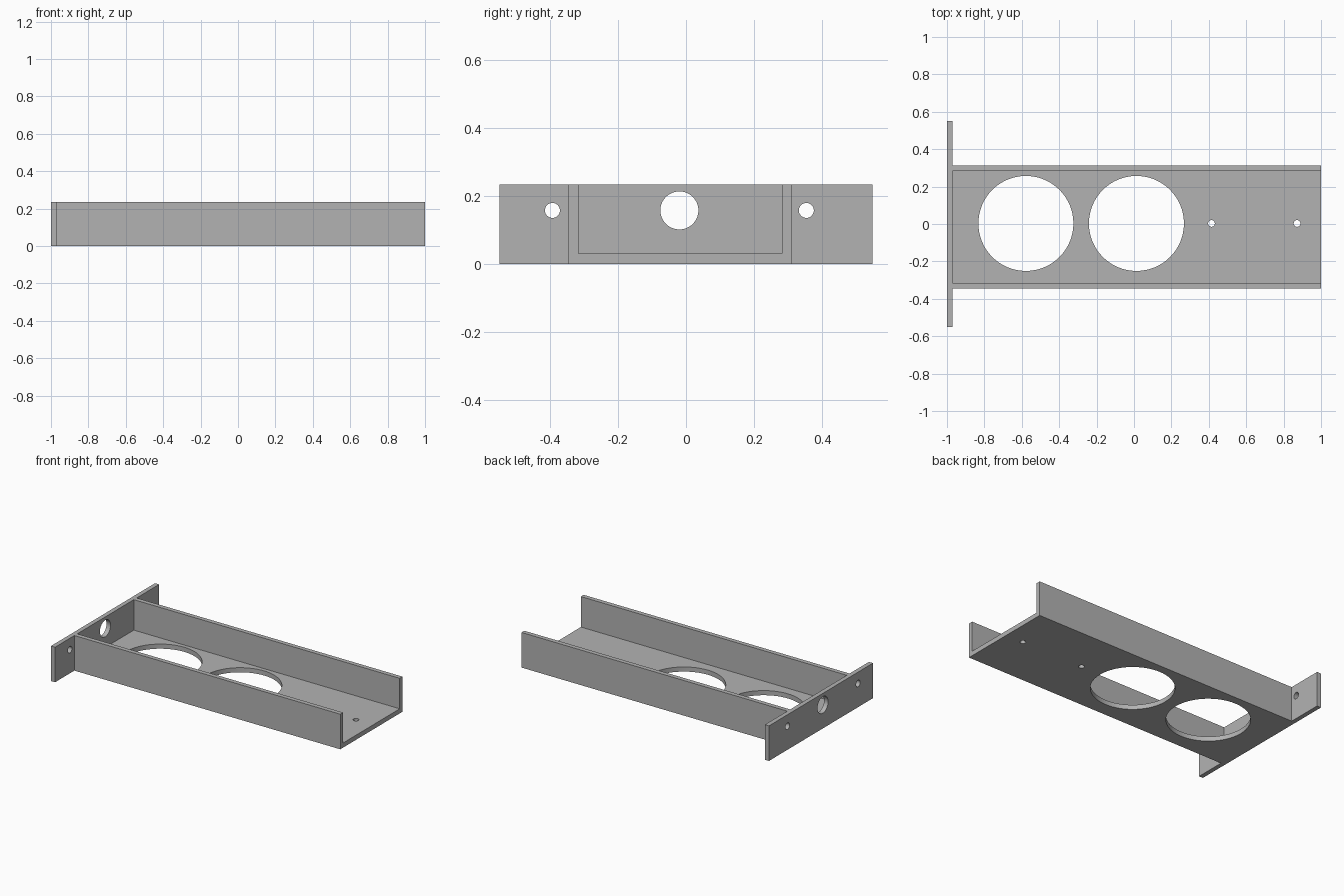
import bpy
import bmesh
from math import radians
from mathutils import Matrix, Vector

cube = bpy.data.objects.get("Cube")
if cube:
    bpy.data.objects.remove(cube, do_unlink=True)

HEIGHT, WALL = 0.235, 0.03
BACK, FRONT = 0.313, -0.346      # outer faces of the channel walls
MID = (BACK + FRONT) / 2
FLANGE = 0.55                    # half width of the end plate
INNER = -1 + WALL                # inner face of the end plate

grey = bpy.data.materials.new("plain grey")
grey.use_nodes = True
colour = (0.45, 0.45, 0.45, 1)
grey.diffuse_color = colour
grey.node_tree.nodes["Principled BSDF"].inputs["Base Color"].default_value = colour


def add_object(name, bm):
    bmesh.ops.recalc_face_normals(bm, faces=bm.faces[:])
    mesh = bpy.data.meshes.new(name)
    bm.to_mesh(mesh)
    bm.free()
    obj = bpy.data.objects.new(name, mesh)
    bpy.context.scene.collection.objects.link(obj)
    mesh.materials.append(grey)
    return obj


def prism(name, outline, bottom, top):
    bm = bmesh.new()
    face = bm.faces.new([bm.verts.new((x, y, bottom)) for x, y in outline])
    result = bmesh.ops.extrude_face_region(bm, geom=[face])
    verts = [v for v in result["geom"] if isinstance(v, bmesh.types.BMVert)]
    bmesh.ops.translate(bm, verts=verts, vec=(0, 0, top - bottom))
    return add_object(name, bm)


def drill(name, centre, radius, axis):
    turn = Vector((0, 0, 1)).rotation_difference(Vector(axis)).to_matrix().to_4x4()
    bm = bmesh.new()
    bmesh.ops.create_cone(bm, cap_ends=True, segments=64, radius1=radius,
                          radius2=radius, depth=0.1,
                          matrix=Matrix.Translation(centre) @ turn)
    return add_object(name, bm)


# Solid tray with a wide end plate, as one T-shaped block
bracket = prism("channel_bracket", [
    (-1, -FLANGE), (INNER, -FLANGE), (INNER, FRONT), (1, FRONT),
    (1, BACK), (INNER, BACK), (INNER, FLANGE), (-1, FLANGE)], 0, HEIGHT)

# Pocket that leaves the floor and two side walls, open at the far end
lo, hi = FRONT + WALL, BACK - WALL
cutters = [prism("pocket_cutter", [(INNER, lo), (1.2, lo), (1.2, hi), (INNER, hi)],
                 WALL + 0.001, 0.4)]

# Floor holes: two large openings and two screw holes
for x, r in ((-0.578, 0.254), (0.013, 0.254), (0.414, 0.018), (0.872, 0.018)):
    cutters.append(drill("floor_hole_cutter", (x, 0.003, 0.015), r, (0, 0, 1)))

# End plate holes: cable opening and a mounting hole in each ear
for offset, r in ((-0.374, 0.022), (0, 0.056), (0.374, 0.022)):
    cutters.append(drill("plate_hole_cutter", (-0.985, MID - 0.003 + offset, 0.158),
                         r, (1, 0, 0)))

for cutter in cutters:
    cutter.hide_render = True
    mod = bracket.modifiers.new(cutter.name, "BOOLEAN")
    mod.operation = "DIFFERENCE"
    mod.solver = "EXACT"
    mod.object = cutter

# Bake the cuts and remove the cutters
bpy.context.view_layer.update()
graph = bpy.context.evaluated_depsgraph_get()
finished = bpy.data.meshes.new_from_object(bracket.evaluated_get(graph))
bracket.modifiers.clear()
bracket.data = finished
for cutter in cutters:
    bpy.data.objects.remove(cutter, do_unlink=True)
finished.materials.clear()
finished.materials.append(grey)
for poly in finished.polygons:
    poly.material_index = 0

bpy.ops.object.select_all(action="DESELECT")
bracket.select_set(True)
bpy.context.view_layer.objects.active = bracket
bpy.ops.object.shade_smooth_by_angle(angle=radians(30))
